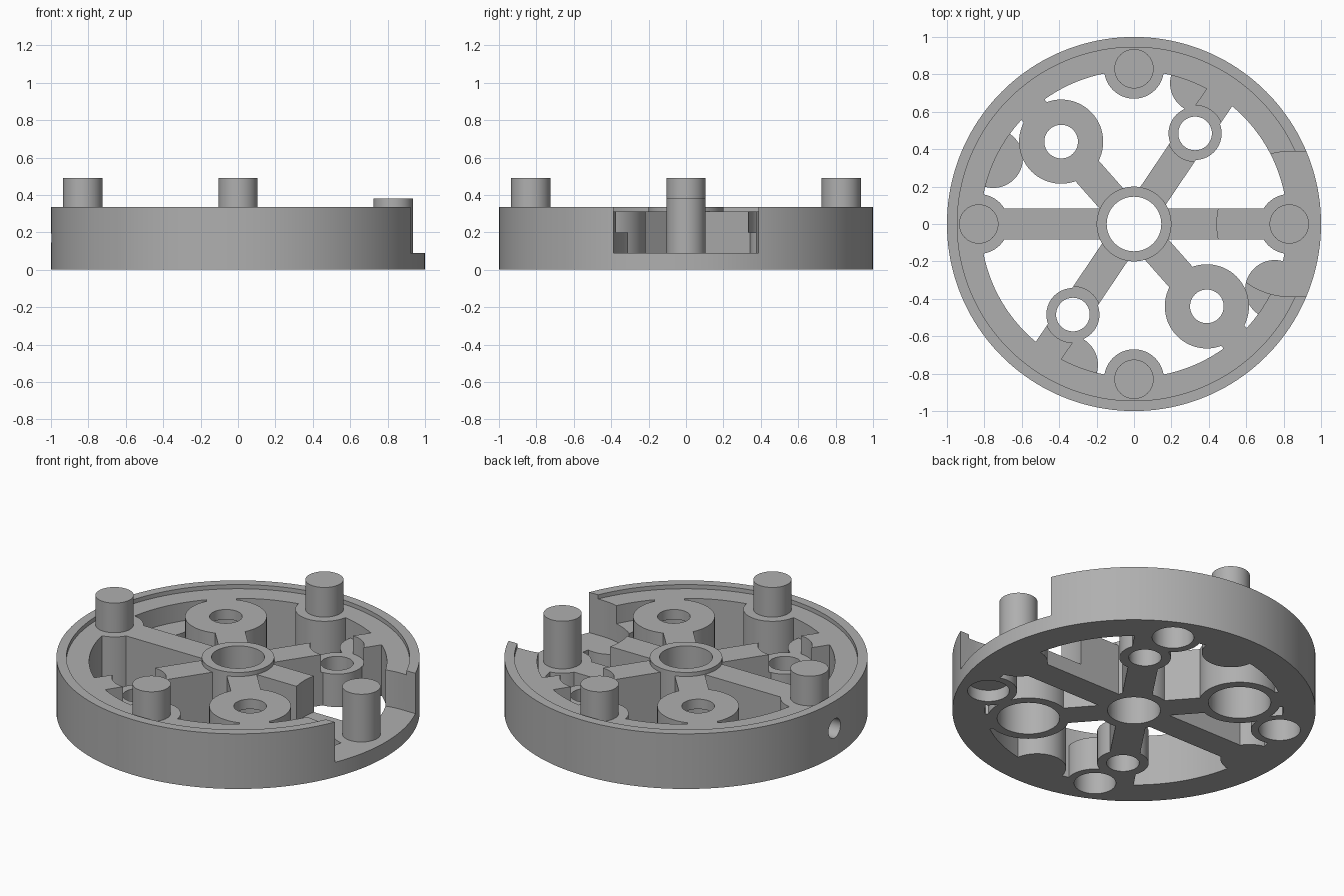
import bpy
import bmesh
from math import radians, cos, sin
from mathutils import Matrix, Vector

cube = bpy.data.objects.get("Cube")
if cube:
    bpy.data.objects.remove(cube, do_unlink=True)

grey = bpy.data.materials.new("mid_grey")
grey.use_nodes = True
COLOUR = (0.43, 0.43, 0.43, 1)
grey.diffuse_color = COLOUR
grey.node_tree.nodes["Principled BSDF"].inputs["Base Color"].default_value = COLOUR


def make(name, bm):
    bmesh.ops.recalc_face_normals(bm, faces=bm.faces)
    mesh = bpy.data.meshes.new(name)
    bm.to_mesh(mesh)
    bm.free()
    mesh.materials.append(grey)
    ob = bpy.data.objects.new(name, mesh)
    bpy.context.collection.objects.link(ob)
    return ob


def cyl(name, pos, r, z0, z1, segs=64):
    bm = bmesh.new()
    bmesh.ops.create_cone(bm, cap_ends=True, segments=segs, radius1=r, radius2=r, depth=z1 - z0,
                          matrix=Matrix.Translation((pos[0], pos[1], (z0 + z1) / 2)))
    return make(name, bm)


def bar(name, angle, r0, r1, half, z0, z1):
    """Radial box running from r0 to r1 at the given angle."""
    bm = bmesh.new()
    bmesh.ops.create_cube(bm, size=1)
    bmesh.ops.scale(bm, vec=(r1 - r0, half * 2, z1 - z0), verts=bm.verts)
    bmesh.ops.translate(bm, vec=((r0 + r1) / 2, 0, (z0 + z1) / 2), verts=bm.verts)
    bmesh.ops.rotate(bm, cent=(0, 0, 0), matrix=Matrix.Rotation(radians(angle), 3, 'Z'),
                     verts=bm.verts)
    return make(name, bm)


def polar(r, angle):
    return Vector((r * cos(radians(angle)), r * sin(radians(angle))))


def combine(tool, operation):
    bpy.context.view_layer.objects.active = body
    mod = body.modifiers.new("shape", 'BOOLEAN')
    mod.operation = operation
    mod.solver = 'MANIFOLD'
    mod.object = tool
    bpy.ops.object.modifier_apply(modifier=mod.name)
    bpy.data.objects.remove(tool, do_unlink=True)


def add(tool):
    combine(tool, 'UNION')


def cut(tool):
    combine(tool, 'DIFFERENCE')


TOP, LEDGE, LOW, FLOOR = 0.335, 0.31, 0.2, 0.09
PIN_R, SMALL_R = 0.83, 0.584
SMALL_ANGLES, LARGE_ANGLES = (56, 236), (131.5, 311.5)
PIN_ANGLES = (0, 90, 180, 270)
SOCKET_ANGLES = (-25, 65, 155, 245)

# Rim with a thin raised lip
body = cyl("wheel_body", (0, 0), 1, 0, TOP, 160)
cut(cyl("lip_recess", (0, 0), 0.945, LEDGE, 1, 160))
cut(cyl("rim_opening", (0, 0), 0.82, -1, 1, 160))

# Spokes and hub
for a in (0, 180) + SMALL_ANGLES + LARGE_ANGLES:
    add(bar("spoke", a, 0.05, 0.88, 0.083, 0, LEDGE))
add(cyl("hub", (0, 0), 0.2, 0, TOP))

# Large bosses
for a in LARGE_ANGLES:
    add(cyl("large_boss", polar(0.588, a), 0.225, 0, LEDGE))

# Small bosses sit lower than the spokes that carry them
for a in SMALL_ANGLES:
    cut(cyl("boss_clearance", polar(SMALL_R, a), 0.15, LOW, 1))
    add(cyl("small_boss", polar(SMALL_R, a), 0.142, 0, LOW))

# Lobes under the pins and lower housings over the sockets
for a in PIN_ANGLES:
    add(cyl("pin_lobe", polar(PIN_R, a), 0.16, 0, LEDGE))
for a in SOCKET_ANGLES:
    add(cyl("socket_housing", polar(PIN_R, a), 0.158, 0, LOW))

# Round-ended gap in one side of the rim
gap = cyl("gap", polar(PIN_R, 0), 0.387, FLOOR, 1, 96)
cut(gap)
cut(bar("gap_mouth", 0, PIN_R, 1.2, 0.387, FLOOR, 1))

# Pins, the one in the gap being shorter
for a in PIN_ANGLES:
    add(cyl("pin", polar(PIN_R, a), 0.105, 0.04, 0.38 if a == 0 else 0.49))

# Through holes in hub and bosses, with counterbores below the large ones
cut(cyl("hub_hole", (0, 0), 0.146, -1, 1))
for a in SMALL_ANGLES:
    cut(cyl("small_hole", polar(SMALL_R, a), 0.09, -1, 1))
for a in LARGE_ANGLES:
    cut(cyl("large_hole", polar(0.588, a), 0.09, -1, 1))
    cut(cyl("counterbore", polar(0.588, a), 0.172, -1, 0.25))

# Blind sockets in the underside
for a in SOCKET_ANGLES:
    cut(cyl("socket", polar(PIN_R, a), 0.115, -1, 0.07 if a == -25 else 0.17))

# Radial hole in the rim opposite the gap
side_hole = bmesh.new()
bmesh.ops.create_cone(side_hole, cap_ends=True, segments=32, radius1=0.058, radius2=0.058, depth=0.3,
                      matrix=Matrix.Translation((-1, 0, 0.17)) @ Matrix.Rotation(radians(90), 4, 'Y'))
cut(make("side_hole", side_hole))

# Smooth round walls, crisp edges
bpy.ops.object.select_all(action='DESELECT')
body.select_set(True)
bpy.context.view_layer.objects.active = body
bpy.ops.object.shade_smooth_by_angle(angle=radians(30))
